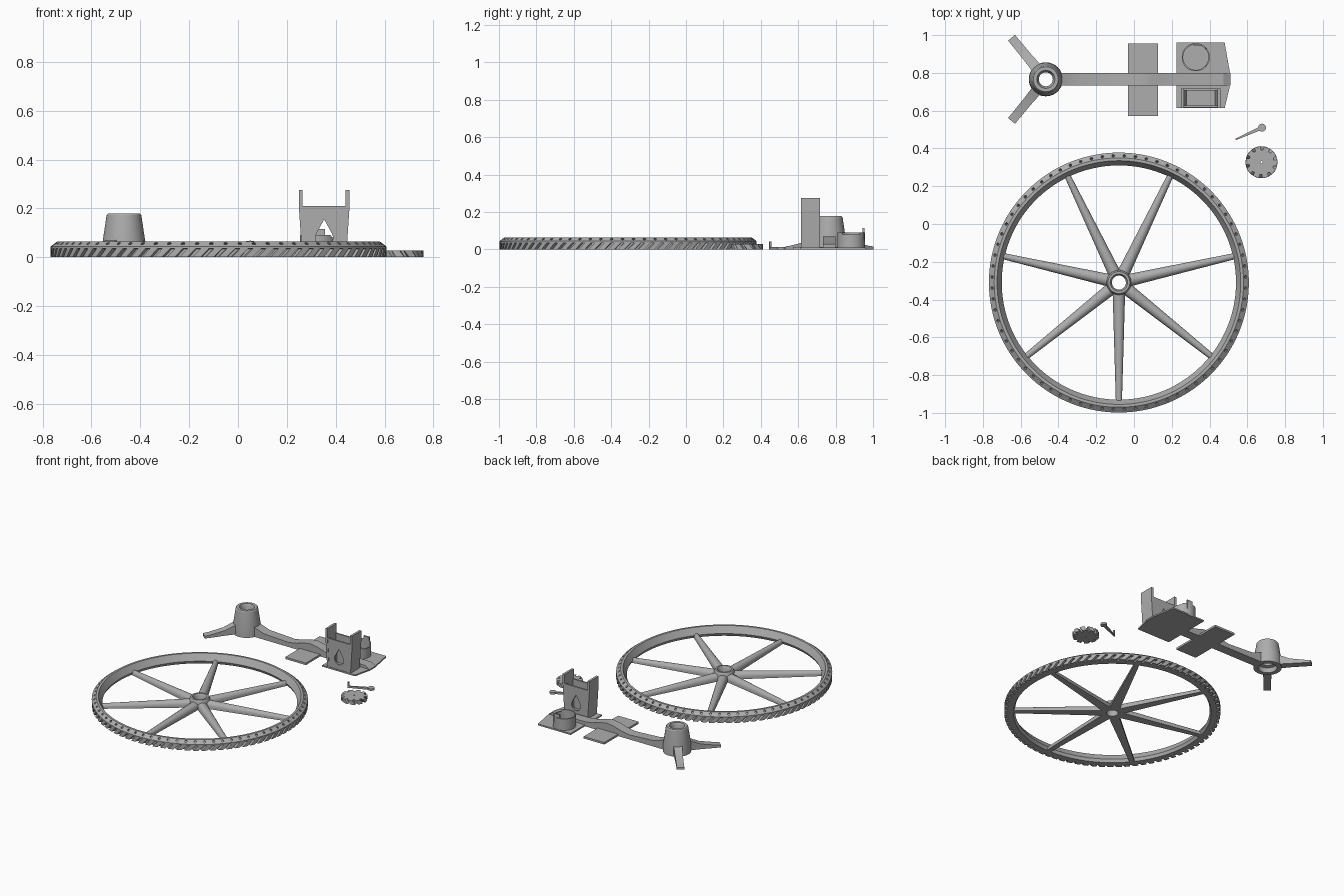
import bpy, bmesh, math
from math import sin, cos, pi, tau, radians
from mathutils import Vector, Matrix

cube = bpy.data.objects.get("Cube")
if cube:
    bpy.data.objects.remove(cube, do_unlink=True)

gray = bpy.data.materials.new("plain_gray")
gray.use_nodes = True
gray.diffuse_color = (0.42, 0.42, 0.42, 1)
gray.node_tree.nodes["Principled BSDF"].inputs["Base Color"].default_value = (0.42, 0.42, 0.42, 1)


def finish(name, bm, loc=(0, 0, 0), turn=0):
    bmesh.ops.recalc_face_normals(bm, faces=bm.faces)
    me = bpy.data.meshes.new(name)
    bm.to_mesh(me)
    bm.free()
    ob = bpy.data.objects.new(name, me)
    bpy.context.collection.objects.link(ob)
    ob.location = loc
    ob.rotation_euler.z = turn
    me.materials.append(gray)
    return ob


def smooth(ob, angle=30):
    bpy.ops.object.select_all(action='DESELECT')
    ob.select_set(True)
    bpy.context.view_layer.objects.active = ob
    bpy.ops.object.shade_smooth_by_angle(angle=radians(angle))
    return ob


def loft(name, sections, loop=False, loc=(0, 0, 0), turn=0):
    """Skin closed sections; either loop back to the first or cap both ends."""
    bm = bmesh.new()
    rows = [[bm.verts.new(p) for p in s] for s in sections]
    n = len(rows[0])
    pairs = list(zip(rows, rows[1:])) + ([(rows[-1], rows[0])] if loop else [])
    for a, b in pairs:
        for i in range(n):
            j = (i + 1) % n
            bm.faces.new((a[i], a[j], b[j], b[i]))
    if not loop:
        bm.faces.new(rows[0])
        bm.faces.new(rows[-1])
    return finish(name, bm, loc, turn)


def ring(r, z, n=48):
    return [(r * cos(tau * i / n), r * sin(tau * i / n), z) for i in range(n)]


def tooth_ring(teeth, tip, root, z, twist=0):
    pts = []
    for i in range(teeth):
        for f, r in ((0, tip), (0.62, tip), (0.68, root), (0.94, root)):
            a = tau * (i + f) / teeth + twist
            pts.append((r * cos(a), r * sin(a), z))
    return pts


def slab(name, outline, z0, z1):
    return loft(name, [[(x, y, z) for x, y in outline] for z in (z0, z1)])


def wall(name, outline, y0, y1):
    return loft(name, [[(x, y, z) for x, z in outline] for y in (y0, y1)])


def cut(ob, cutter):
    cutter.hide_render = True
    mod = ob.modifiers.new("cut", 'BOOLEAN')
    mod.object = cutter
    mod.solver = 'EXACT'
    bpy.context.view_layer.objects.active = ob
    bpy.ops.object.modifier_apply(modifier=mod.name)


# Large wheel: rim with slanted teeth below and a chamfered band above
WHEEL = (-0.08, -0.31, 0)
TEETH = 80
N = TEETH * 4
rim = loft("wheel_rim", [
    ring(0.63, 0, N),
    tooth_ring(TEETH, 0.688, 0.668, 0),
    tooth_ring(TEETH, 0.688, 0.668, 0.034, 0.05),
    [(0.688 * x / h, 0.688 * y / h, 0.035) for x, y, z in
     tooth_ring(TEETH, 0.688, 0.668, 0.035, 0.05) for h in [math.hypot(x, y)]],
    [(x, y, 0.044) for x, y, z in ring(0.688, 0, N)],
    ring(0.66, 0.065, N), ring(0.645, 0.065, N), ring(0.62, 0.02, N)], True, WHEEL)

# Small holes around the rim chamfer
bm = bmesh.new()
for i in range(72):
    m = Matrix.Rotation(tau * (i + 0.5) / 72, 4, 'Z') @ Matrix.Translation((0.672, 0, 0.056)) \
        @ Matrix.Rotation(radians(50), 4, 'Y')
    bmesh.ops.create_cone(bm, cap_ends=True, segments=10, radius1=0.008, radius2=0.008, depth=0.024, matrix=m)
holes = finish("rim_hole_cutter", bm, WHEEL)
bpy.context.view_layer.update()
cut(rim, holes)
bpy.data.objects.remove(holes, do_unlink=True)
smooth(rim, 20)

# Hub and seven tapered half-round spokes
smooth(loft("wheel_hub", [ring(0.037, 0), ring(0.068, 0), ring(0.065, 0.05), ring(0.058, 0.062),
                          ring(0.046, 0.062), ring(0.037, 0.045)], True, WHEEL))


def half_round(r, w, h):
    return [(r, w * cos(a), h * (0.35 + 0.65 * sin(a))) for a in [pi * i / 8 for i in range(9)]] \
        + [(r, -w, 0), (r, w, 0)]


for k in range(7):
    smooth(loft(f"wheel_spoke_{k + 1}", [half_round(0.055, 0.033, 0.046), half_round(0.635, 0.016, 0.03)],
                loc=WHEEL, turn=-pi / 2 + tau * k / 7), 40)

# Small gear with a pin hole
loft("small_gear", [ring(0.006, 0, 40), tooth_ring(10, 0.085, 0.066, 0),
                    tooth_ring(10, 0.085, 0.066, 0.028, -0.25), ring(0.006, 0.028, 40)],
     True, (0.675, 0.327, 0))

# Pawl lever: round end, tapered bar and raised tip
PIVOT, LEAN = (0.678, 0.51, 0), math.atan2(-0.06, -0.135)
smooth(loft("lever_pivot", [ring(0.021, 0, 24), ring(0.021, 0.014, 24)], loc=PIVOT))


def bar(x, w, z0, z1):
    return [(x, -w, z0), (x, w, z0), (x, w, z1), (x, -w, z1)]


loft("lever_bar", [bar(0, 0.01, 0, 0.012), bar(0.152, 0.004, 0, 0.012)], loc=PIVOT, turn=LEAN)
loft("lever_tip", [bar(0.143, 0.005, 0, 0.042), bar(0.153, 0.004, 0, 0.042)], loc=PIVOT, turn=LEAN)

# Hollow tapered column of the stand
COLUMN = (-0.467, 0.766, 0)
smooth(loft("stand_column", [ring(0.06, 0), ring(0.09, 0), ring(0.088, 0.06), ring(0.071, 0.172),
                             ring(0.066, 0.178), ring(0.048, 0.178), ring(0.037, 0.155),
                             ring(0.037, 0.04), ring(0.06, 0.035)], True, COLUMN))

# Two splayed legs sloping down to flat feet
for side in (1, -1):
    smooth(loft("stand_leg_" + ("back" if side > 0 else "front"),
                [bar(0.062, 0.03, 0.005, 0.078), bar(0.1, 0.027, 0.005, 0.062), bar(0.15, 0.025, 0.004, 0.04),
                 bar(0.25, 0.024, 0, 0.02), bar(0.285, 0.024, 0, 0.016)],
                loc=COLUMN, turn=side * radians(129.5)), 35)

# Long arm that humps over the cross plate
profile = [(-0.405, 0.075), (-0.36, 0.058), (-0.31, 0.042), (-0.12, 0.032), (-0.06, 0.042), (0, 0.06),
           (0.05, 0.068), (0.1, 0.06), (0.16, 0.042), (0.22, 0.032), (0.475, 0.03), (0.51, 0.01)]
arm = loft("stand_arm", [bar(x, 0.034, 0, z) for x, z in profile], loc=(0, 0.766, 0))
smooth(arm, 25)

# Cross plate and end plate
slab("cross_plate", [(-0.033, 0.572), (0.127, 0.572), (0.127, 0.955), (-0.033, 0.955)], 0, 0.014)
slab("end_plate", [(0.225, 0.613), (0.48, 0.613), (0.51, 0.74), (0.51, 0.79), (0.48, 0.96), (0.225, 0.96)], 0, 0.01)

# Open box: two tall side walls, front and back walls with a teardrop opening
MID = 0.353
tear = [(MID, 0.155)] + [(MID + 0.036 * cos(a), 0.08 + 0.036 * sin(a))
                         for a in [radians(30 - 240 * i / 16) for i in range(17)]]
cutter = wall("teardrop_cutter", tear, 0.55, 0.76)
for name, y in (("box_front", 0.617), ("box_back", 0.706)):
    panel = wall(name, [(MID - 0.09, 0), (MID + 0.09, 0), (MID + 0.1, 0.21), (MID - 0.1, 0.21)], y, y + 0.011)
    cut(panel, cutter)
bpy.data.objects.remove(cutter, do_unlink=True)
for side, name in ((-1, "box_side_right"), (1, "box_side_left")):
    wall(name, [(MID + side * x, z) for x, z in
                ((0.09, 0), (0.104, 0.21), (0.104, 0.275), (0.088, 0.275), (0.088, 0.21), (0.075, 0))], 0.615, 0.717)

# Round cup with a dipped rim and a raised tab
CUP = (0.327, 0.883, 0)


def rim_ring(r):
    return [(x, y, 0.08 if x > 0.75 * r else z) for x, y, z in ring(r, 0.09)]


smooth(loft("cup", [ring(0.074, 0), rim_ring(0.074), rim_ring(0.067), ring(0.067, 0.02)], loc=CUP))
loft("cup_tab", [bar(x, 0.005, 0.05, 0.115) for x in (-0.012, 0.03)], loc=(0.327, 0.949, 0))
